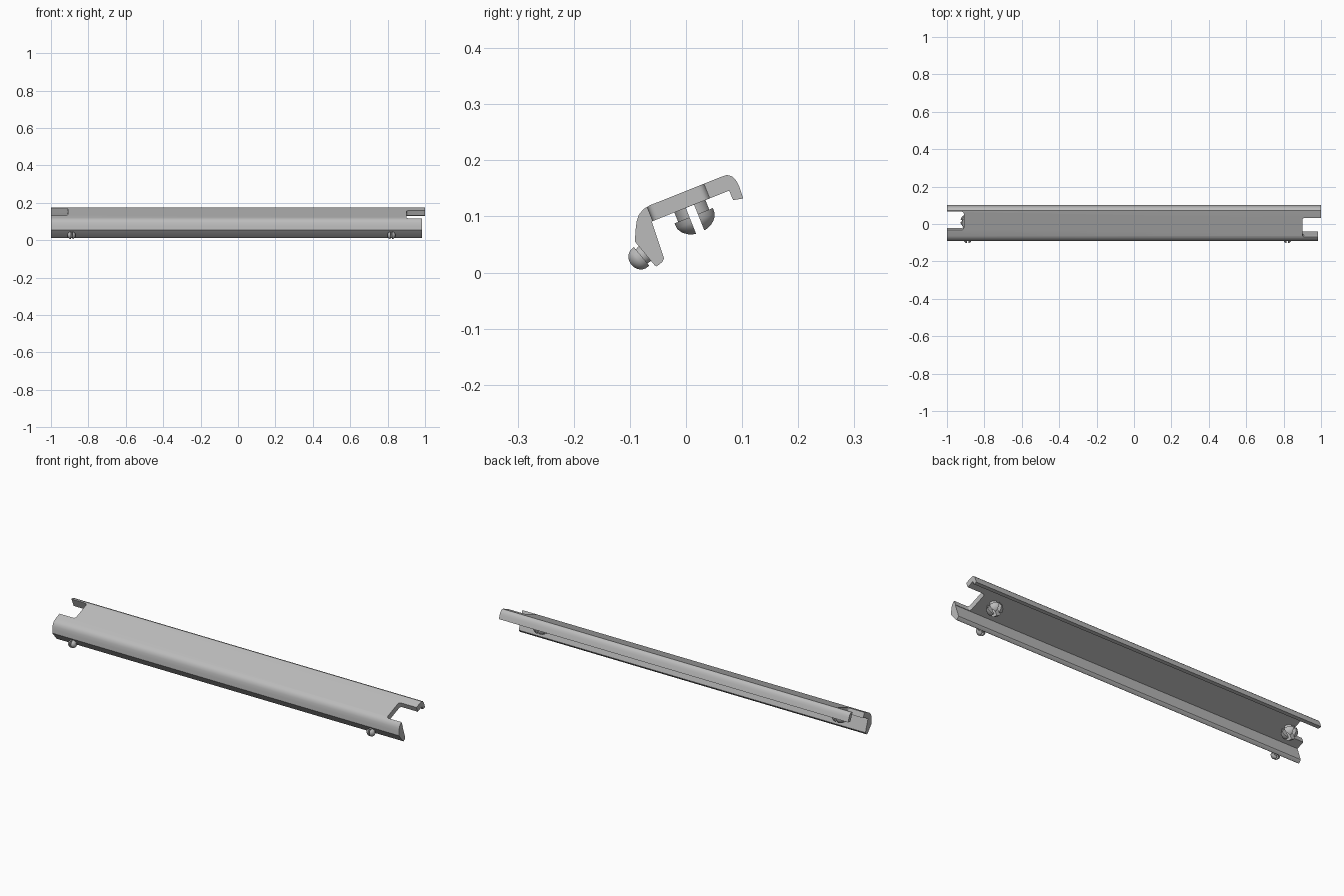
import bpy, bmesh, math
from mathutils import Matrix, Vector

old = bpy.data.objects.get("Cube")
if old:
    bpy.data.objects.remove(old)

grey = bpy.data.materials.new("light grey plastic")
grey.use_nodes = True
grey.diffuse_color = (0.5, 0.5, 0.5, 1)
grey.node_tree.nodes["Principled BSDF"].inputs["Base Color"].default_value = (0.5, 0.5, 0.5, 1)


def make(name, bm, matrix=Matrix()):
    """Turn a bmesh into an object with outward normals."""
    bmesh.ops.recalc_face_normals(bm, faces=bm.faces)
    bm.transform(matrix)
    mesh = bpy.data.meshes.new(name)
    bm.to_mesh(mesh)
    bm.free()
    mesh.materials.append(grey)
    ob = bpy.data.objects.new(name, mesh)
    bpy.context.collection.objects.link(ob)
    return ob


def box(low, high, matrix=Matrix(), radius=0):
    """Cutter box, optionally rounded on its local vertical edges."""
    bm = bmesh.new()
    bmesh.ops.create_cube(bm, size=1)
    low, high = Vector(low), Vector(high)
    bmesh.ops.scale(bm, vec=high - low, verts=bm.verts)
    bmesh.ops.translate(bm, vec=(low + high) / 2, verts=bm.verts)
    if radius:
        upright = [e for e in bm.edges
                   if abs(e.verts[0].co.z - e.verts[1].co.z) > 0.01]
        bmesh.ops.bevel(bm, geom=upright, offset=radius, segments=4,
                        profile=0.5, affect='EDGES')
    ob = make("cutter", bm, matrix)
    ob.hide_render = True
    return ob


def cut(ob, cutters):
    """Subtract the cutters, bake the result and remove them."""
    for c in cutters:
        mod = ob.modifiers.new("cut", 'BOOLEAN')
        mod.operation, mod.solver, mod.object = 'DIFFERENCE', 'EXACT', c
    bpy.context.view_layer.update()
    graph = bpy.context.evaluated_depsgraph_get()
    baked = bpy.data.meshes.new_from_object(ob.evaluated_get(graph))
    ob.modifiers.clear()
    ob.data = baked
    for c in cutters:
        bpy.data.objects.remove(c)
    baked.shade_smooth()
    baked.set_sharp_from_angle(angle=math.radians(33))


def lathe(name, profile, matrix):
    """Revolve (radius, height) points around local z."""
    bm = bmesh.new()
    pts = [bm.verts.new((r, 0, h)) for r, h in profile]
    edges = [bm.edges.new(p) for p in zip(pts, pts[1:])]
    bmesh.ops.spin(bm, geom=pts + edges, axis=(0, 0, 1), cent=(0, 0, 0),
                   angle=math.tau, steps=32)
    bmesh.ops.remove_doubles(bm, verts=bm.verts, dist=0.00005)
    return make(name, bm, matrix)


def peg_profile(stem, neck, head, dome):
    """Stem, wider rim, then a domed tip."""
    pts = [(0, -0.008), (stem, -0.008), (stem, neck), (head, neck)]
    for i in range(1, 8):
        a = math.pi / 2 * i / 7
        pts.append((head * math.cos(a) if i < 7 else 0,
                    neck + 0.004 + dome * math.sin(a)))
    return pts


# Rail: tilted plate with a rear hook and a front leg
section = [(0.102, 0.132), (0.084, 0.129), (0.077, 0.146), (-0.061, 0.091),
           (-0.039, 0.025), (-0.042, 0.019), (-0.052, 0.011), (-0.056, 0.013),
           (-0.091, 0.055), (-0.090, 0.075), (-0.088, 0.091), (-0.084, 0.103),
           (-0.076, 0.113), (-0.064, 0.120), (0.064, 0.171), (0.073, 0.174),
           (0.083, 0.171), (0.090, 0.163), (0.095, 0.153)]
bm = bmesh.new()
end = bm.faces.new([bm.verts.new((-1, y, z)) for y, z in section])
ext = bmesh.ops.extrude_face_region(bm, geom=[end])
bmesh.ops.translate(bm, vec=(2, 0, 0),
                    verts=[v for v in ext["geom"] if isinstance(v, bmesh.types.BMVert)])
rail = make("rail", bm)

# End notches, and the slightly shorter front leg
tilt = math.radians(21.8)
plate = Matrix.Translation((0, -0.064, 0.12)) @ Matrix.Rotation(tilt, 4, 'X')
cut(rail, [
    box((-1.1, 0.035, -0.06), (-0.91, 0.14, 0.04), plate, 0.012),
    box((0.9, -0.006, -0.06), (1.1, 0.103, 0.04), plate, 0.012),
    box((0.985, -0.2, -0.1), (1.1, 0.025, 0.2)),
])

# Pegs at each end: a cross-split one under the plate, a slotted one on the leg
for side, x in (("right", -0.89), ("left", 0.82)):
    m = Matrix.Translation((x, 0.007, 0.118)) @ Matrix.Rotation(math.pi + tilt, 4, 'X')
    peg = lathe(side + "_plate_peg", peg_profile(0.031, 0.018, 0.038, 0.029), m)
    cut(peg, [box((-0.1, -0.008, 0), (0.1, 0.008, 0.1), m),
              box((-0.008, -0.1, 0), (0.008, 0.1, 0.1), m)])

    m = Matrix.Translation((x, -0.073, 0.034)) @ Matrix.Rotation(math.radians(130), 4, 'X')
    peg = lathe(side + "_leg_peg", peg_profile(0.017, 0.008, 0.022, 0.02), m)
    cut(peg, [box((-0.004, -0.1, 0.004), (0.004, 0.1, 0.1), m)])
